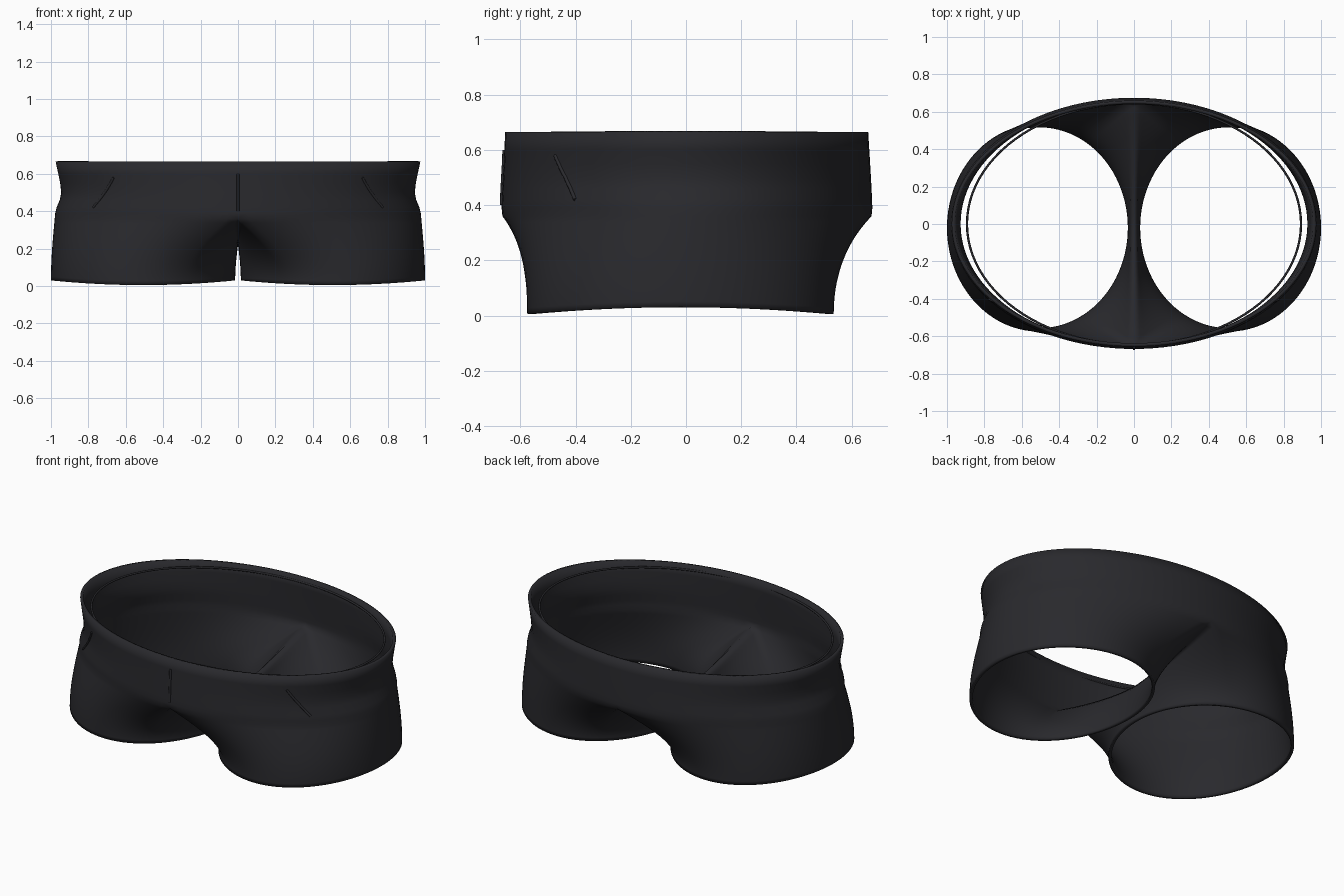
import bpy, bmesh, math
from math import sin, cos, pi, radians, sqrt

if "Cube" in bpy.data.objects:
    bpy.data.objects.remove(bpy.data.objects["Cube"])

mat = bpy.data.materials.new("dark_fabric")
mat.diffuse_color = (0.022, 0.022, 0.026, 1)
mat.use_nodes = True
mat.node_tree.nodes["Principled BSDF"].inputs["Base Color"].default_value = mat.diffuse_color

# Torso profile: height, half width, front depth, back depth
PROFILE = [(0.36, 0.98, 0.665, 0.672), (0.39, 0.977, 0.668, 0.675),
           (0.42, 0.970, 0.667, 0.674), (0.46, 0.953, 0.665, 0.672),
           (0.50, 0.945, 0.663, 0.670), (0.55, 0.951, 0.660, 0.667),
           (0.60, 0.961, 0.658, 0.664), (0.665, 0.975, 0.655, 0.660)]
N, M, LEG_ROWS = 56, 32, 16


def torso(z):
    for p, q in zip(PROFILE, PROFILE[1:]):
        if z <= q[0]:
            f = (z - p[0]) / (q[0] - p[0])
            return [p[k] + f * (q[k] - p[k]) for k in (1, 2, 3)]
    return PROFILE[-1][1:]


def torso_point(t, z):
    a, f, b = torso(z)
    return (a * cos(t) if abs(t) < pi / 2 - 1e-6 else 0.0, (b if t > 0 else f) * sin(t), z)


def hem_point(th):
    return (0.5075 + 0.4925 * cos(th), -0.02 + 0.555 * sin(th), 0.03 - 0.025 * sin(th) ** 2)


def finish(ob):
    ob.data.materials.append(mat)
    return ob


# Shorts: right half of the torso, branching into one leg, then mirrored
bm = bmesh.new()
ts = [-pi / 2 + pi * i / N for i in range(N + 1)]
rows = [[bm.verts.new(torso_point(t, p[0])) for t in ts] for p in PROFILE]
for lo, hi in zip(rows, rows[1:]):
    for i in range(N):
        bm.faces.new((lo[i], lo[i + 1], hi[i + 1], hi[i]))

# Crotch curve on the centre plane, from back to front
crotch = []
for j in range(1, M):
    s = 1 - 2 * j / M
    crotch.append(bm.verts.new((0, s * (0.672 if s > 0 else 0.665), 0.22 + 0.14 * abs(s) ** 1.5)))
ring = rows[0] + crotch
thetas = [t * 4 / 3 for t in ts] + [radians(120 + 120 * j / M) for j in range(1, M)]
start = [v.co.copy() for v in ring]
for r in range(1, LEG_ROWS + 1):
    u = r / LEG_ROWS
    e = sin(u * pi / 2)
    new = []
    for c, th in zip(start, thetas):
        h = hem_point(th)
        new.append(bm.verts.new((c.x + e * (h[0] - c.x), c.y + e * (h[1] - c.y),
                                 c.z + u * (h[2] - c.z))))
    for i in range(len(ring)):
        k = (i + 1) % len(ring)
        bm.faces.new((new[i], new[k], ring[k], ring[i]))
    ring = new
me = bpy.data.meshes.new("shorts")
bm.to_mesh(me)
bm.free()
shorts = finish(bpy.data.objects.new("shorts", me))
bpy.context.collection.objects.link(shorts)
mir = shorts.modifiers.new("mirror", 'MIRROR')
mir.use_clip = True
sol = shorts.modifiers.new("cloth_thickness", 'SOLIDIFY')
sol.thickness = 0.018
sol.offset = -1
bpy.context.view_layer.objects.active = shorts
shorts.select_set(True)
bpy.ops.object.shade_smooth_by_angle(angle=radians(50))


# Thin cords: stitched seams and the inner waist cord
def cord(name, pts, radius, cyclic=False):
    cu = bpy.data.curves.new(name, 'CURVE')
    cu.dimensions = '3D'
    cu.bevel_depth = radius
    cu.bevel_resolution = 2
    cu.use_fill_caps = True
    sp = cu.splines.new('POLY')
    sp.points.add(len(pts) - 1)
    for p, co in zip(sp.points, pts):
        p.co = (*co, 1)
    sp.use_cyclic_u = cyclic
    ob = finish(bpy.data.objects.new(name, cu))
    bpy.context.collection.objects.link(ob)


def front_point(x, z):
    a, f, _ = torso(z)
    return (x, -f * sqrt(1 - (x / a) ** 2), z)


cord("fly_seam", [front_point(0, 0.40 + 0.02 * i) for i in range(11)], 0.007)
for side, label in ((1, "right"), (-1, "left")):
    pts = []
    for i in range(13):
        f = i / 12
        x = 0.665 + 0.11 * f - 0.008 * sin(pi * f)
        pts.append(front_point(side * x, 0.58 - 0.16 * f))
    cord("pocket_seam_" + label, pts, 0.007)
cord("inner_waist_cord", [(0.893 * cos(2 * pi * i / 96), 0.645 * sin(2 * pi * i / 96), 0.635)
                          for i in range(96)], 0.006, True)
